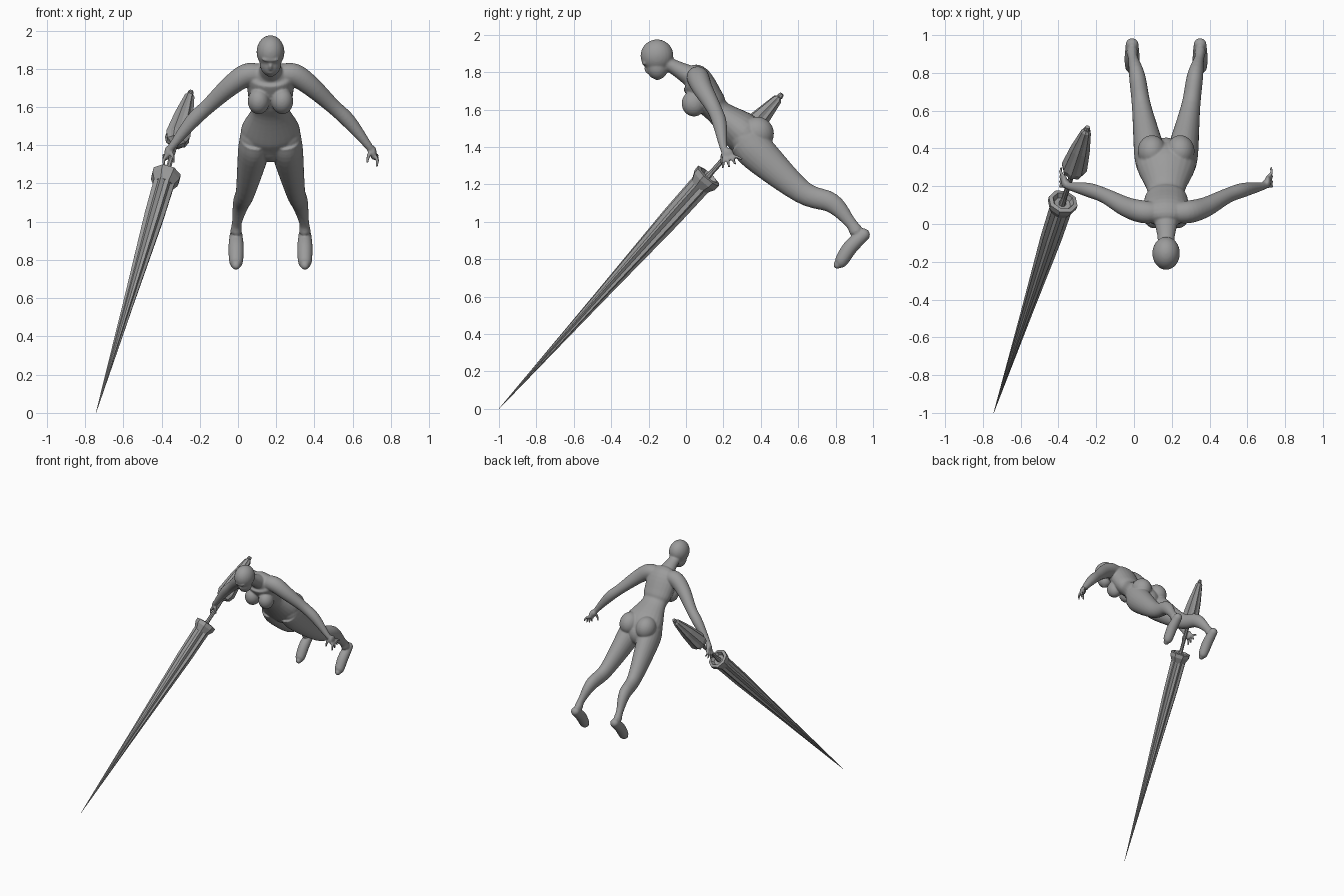
import bpy, bmesh
from math import cos, sin, tau
from mathutils import Vector, Matrix

cube = bpy.data.objects.get("Cube")
if cube:
    bpy.data.objects.remove(cube)

colour = (.33, .33, .33, 1)
grey = bpy.data.materials.new("plain grey")
grey.use_nodes = True
grey.diffuse_color = colour
grey.node_tree.nodes["Principled BSDF"].inputs["Base Color"].default_value = colour

ACROSS, ALONG = Vector((1, 0, 0)), Vector((0, 1, 0))
MIDDLE = ACROSS * .17  # centre line of the figure


def finish(bm, name):
    bmesh.ops.recalc_face_normals(bm, faces=bm.faces)
    mesh = bpy.data.meshes.new(name)
    bm.to_mesh(mesh)
    bm.free()
    mesh.materials.append(grey)
    obj = bpy.data.objects.new(name, mesh)
    bpy.context.collection.objects.link(obj)
    return obj


def skin_rings(bm, rings):
    """Join neighbouring rings with quads and close both ends."""
    for ring, following in zip(rings, rings[1:]):
        for k in range(len(ring)):
            bm.faces.new((ring[k - 1], ring[k], following[k], following[k - 1]))
    bm.faces.new(rings[0])
    bm.faces.new(rings[-1])


def ball(bm, centre, radii, tilt=0):
    matrix = (Matrix.Translation(centre) @ Matrix.Rotation(tilt, 4, 'X')
              @ Matrix.Diagonal((*radii, 1)))
    bmesh.ops.create_uvsphere(bm, u_segments=24, v_segments=16, radius=1, matrix=matrix)


def spline(points, steps=5):
    """Smooth curve through points that each hold a position and a radius."""
    pts = [Vector(p) for p in points]
    pts = [pts[0] * 2 - pts[1], *pts, pts[-1] * 2 - pts[-2]]
    out = []
    for before, start, end, after in zip(pts, pts[1:], pts[2:], pts[3:]):
        leave, arrive = (end - before) / 2, (after - start) / 2
        for i in range(steps):
            t = i / steps
            ease = t * t * (3 - 2 * t)
            out.append(start.lerp(end, ease) + leave * t * (1 - t) ** 2
                       - arrive * t * t * (1 - t))
    return out + [pts[-2]]


def limb(bm, stations, side=1, axis=ACROSS, depth=1, sides=24):
    """Loft ellipses along stations (offset from middle, y, z, half width)."""
    path = spline(stations)
    centres = [MIDDLE + Vector((side * p[0], p[1], p[2])) for p in path]
    widths = [p[3] for p in path]
    rings = []
    for i, (centre, width) in enumerate(zip(centres, widths)):
        ahead = centres[min(i + 1, len(path) - 1)]
        tangent = (ahead - centres[max(i - 1, 0)]).normalized()
        u = (axis - tangent * axis.dot(tangent)).normalized() * width
        v = tangent.cross(u) * depth
        angles = [tau * k / sides for k in range(sides)]
        rings.append([bm.verts.new(centre + u * cos(a) + v * sin(a)) for a in angles])
    skin_rings(bm, rings)
    for end in (0, -1):  # rounded ends
        ball(bm, centres[end], [widths[end] * min(depth, 1)] * 3)


body = bmesh.new()

# Torso from collar to crotch, then neck
limb(body, [(0, 0, 1.79, .06), (0, .05, 1.76, .12), (0, .13, 1.64, .115),
            (0, .18, 1.58, .1), (0, .3, 1.48, .155), (0, .36, 1.41, .14)], depth=.7)
limb(body, [(0, -.11, 1.85, .045), (0, -.06, 1.825, .047), (0, .04, 1.77, .07)], depth=.85)

# Head: skull, face, nose, brow, lips, chin
skull = MIDDLE + Vector((0, -.155, 1.888))


def feature(forward, down, radii, tilt):
    ball(body, skull - Vector((0, forward, down)), radii, tilt)


feature(0, 0, (.073, .088, .087), 0)
feature(0, .06, (.056, .058, .068), .2)
feature(.05, .08, (.011, .014, .024), .7)
feature(.067, .04, (.046, .014, .011), .7)
feature(.027, .105, (.02, .014, .008), .7)
feature(-.005, .116, (.022, .02, .014), .5)

for side in (-1, 1):
    # Breast and buttock
    ball(body, MIDDLE + Vector((side * .062, .04, 1.63)), (.057, .063, .068), .3)
    ball(body, MIDDLE + Vector((side * .075, .385, 1.475)), (.076, .084, .088), .6)

    # Leg: hip, thigh, knee, calf, ankle, heel
    limb(body, [(.08, .32, 1.44, .08), (.09, .39, 1.36, .081), (.13, .62, 1.16, .051),
                (.153, .78, 1.1, .043), (.175, .875, 1, .026), (.18, .91, .95, .03)],
         side, depth=1.23)

    # Foot: heel, arch, ball, toes
    limb(body, [(.18, .95, .93, .034), (.18, .88, .865, .04),
                (.18, .83, .79, .036), (.18, .81, .77, .022)], side)

    # Arm: collar, shoulder, elbow, forearm, wrist
    limb(body, [(.05, .06, 1.77, .055), (.125, .065, 1.767, .06), (.21, .09, 1.71, .053),
                (.325, .15, 1.605, .04), (.41, .18, 1.525, .038), (.51, .2, 1.4, .021),
                (.53, .215, 1.37, .021)], side, ALONG)

    # Palm, fanned fingers, thumb
    ball(body, MIDDLE + Vector((side * .538, .222, 1.36)), (.017, .034, .038), .4)
    for i in range(4):
        root, tip = .203 + .015 * i, .197 + .033 * i
        drop = 1.29 + .005 * i * i
        limb(body, [(.54, root, 1.35, .01), (.558, (root + tip) / 2, (1.36 + drop) / 2, .009),
                    (.556, tip, drop, .007)], side, ALONG)
    limb(body, [(.53, .205, 1.375, .012), (.513, .192, 1.345, .01), (.506, .19, 1.312, .007)],
         side, ALONG)

# Blend all body parts into one skin
figure = finish(body, "body")
remesh = figure.modifiers.new("blend", 'REMESH')
remesh.mode = 'VOXEL'
remesh.voxel_size = .0055
remesh.use_smooth_shade = True
soften = figure.modifiers.new("soften", 'SMOOTH')
soften.factor = .5
soften.iterations = 8

# Lance, placed along its own axis from the tip to the guard
tip_point = Vector((-.743, -1, 0))
guard_point = Vector((-.375, .12, 1.245))
aim = guard_point - tip_point
place = Matrix.Translation(guard_point) @ aim.to_track_quat('Z', 'Y').to_matrix().to_4x4()


def lathe(name, profile, sides=8, flute=1):
    """Faceted turning of (distance past guard, radius); flute pulls in every other edge."""
    bm = bmesh.new()
    rings = []
    for distance, radius in profile:
        ring = []
        for k in range(sides):
            reach = radius * (flute if k % 2 else 1)
            angle = tau * k / sides
            corner = Vector((reach * cos(angle), reach * sin(angle), distance))
            ring.append(bm.verts.new(place @ corner))
        rings.append(ring)
    skin_rings(bm, rings)
    finish(bm, name)


lathe("lance_blade", [(-aim.length, .001), (-.9, .031), (-.3, .056), (-.04, .06)], 16, .78)
lathe("lance_guard", [(-.075, .055), (-.03, .078), (0, .08), (.005, .058),
                      (-.02, .045), (-.022, .016)])
lathe("lance_grip", [(-.03, .02), (.03, .014), (.2, .014), (.25, .022)])
lathe("lance_pommel", [(.215, .02), (.235, .055), (.275, .07), (.42, .053),
                       (.565, .027), (.58, .014)], 16, .85)
lathe("pommel_cap", [(.575, .012), (.585, .017), (.603, .012)])
